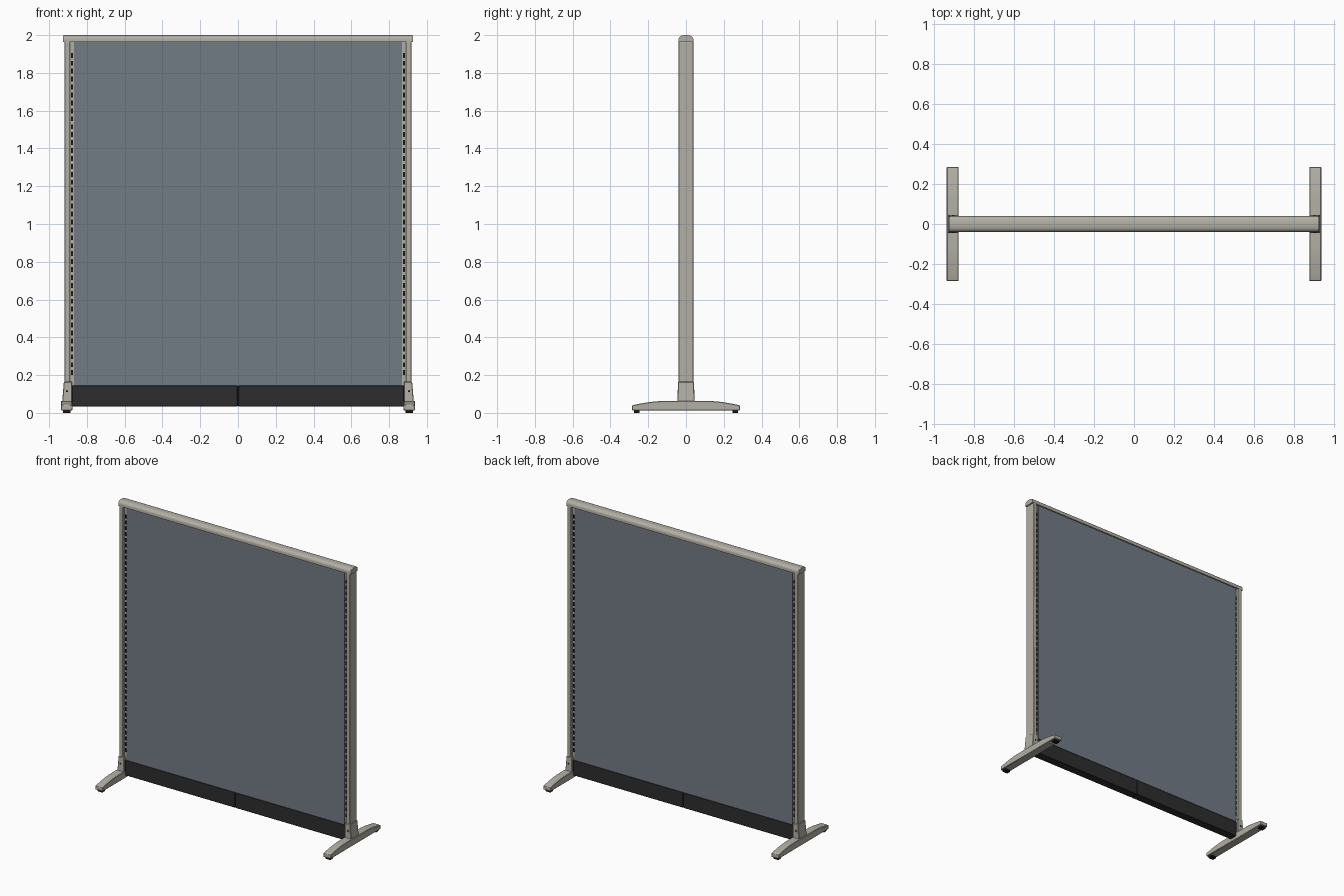
import bpy, bmesh, math
from mathutils import Vector

if "Cube" in bpy.data.objects:
    bpy.data.objects.remove(bpy.data.objects["Cube"])


def material(name, rgb):
    m = bpy.data.materials.new(name)
    m.diffuse_color = (*rgb, 1)
    m.use_nodes = True
    m.node_tree.nodes["Principled BSDF"].inputs["Base Color"].default_value = m.diffuse_color
    return m


BEIGE = material("warm grey metal", (0.45, 0.43, 0.375))
SLATE = material("slate fabric", (0.17, 0.20, 0.235))
CHARCOAL = material("charcoal plinth", (0.027, 0.027, 0.027))
BLACK = material("black rubber", (0.008, 0.008, 0.008))


def finish(name, bm, mat, bevel=0, segments=1, smooth=False):
    bmesh.ops.recalc_face_normals(bm, faces=bm.faces)
    me = bpy.data.meshes.new(name)
    bm.to_mesh(me)
    bm.free()
    me.materials.append(mat)
    ob = bpy.data.objects.new(name, me)
    bpy.context.collection.objects.link(ob)
    if bevel:
        mod = ob.modifiers.new("bevel", 'BEVEL')
        mod.width, mod.segments, mod.limit_method = bevel, segments, 'ANGLE'
    if smooth:
        bpy.ops.object.select_all(action='DESELECT')
        bpy.context.view_layer.objects.active = ob
        ob.select_set(True)
        bpy.ops.object.shade_smooth_by_angle(angle=math.radians(35))
    return ob


def add_box(bm, lo, hi):
    lo, hi = Vector(lo), Vector(hi)
    verts = bmesh.ops.create_cube(bm, size=1)["verts"]
    for v in verts:
        v.co = Vector(v.co[i] * (hi[i] - lo[i]) + (lo[i] + hi[i]) / 2 for i in range(3))
    return verts


def box(name, lo, hi, mat, **kw):
    bm = bmesh.new()
    add_box(bm, lo, hi)
    return finish(name, bm, mat, **kw)


def extrude_x(name, profile, x0, x1, mat, **kw):
    """Extrude a (y, z) outline along x."""
    bm = bmesh.new()
    face = bm.faces.new([bm.verts.new((x0, y, z)) for y, z in profile])
    new = bmesh.ops.extrude_face_region(bm, geom=[face])["geom"]
    for v in new:
        if isinstance(v, bmesh.types.BMVert):
            v.co.x = x1
    return finish(name, bm, mat, **kw)


# Fabric panel and two-piece plinth
box("fabric_panel", (-0.868, -0.03, 0.145), (0.868, 0.03, 1.964), SLATE)
box("plinth_left", (-0.879, -0.03, 0.033), (-0.002, 0.03, 0.145), CHARCOAL, bevel=0.003)
box("plinth_right", (0.002, -0.03, 0.033), (0.879, 0.03, 0.145), CHARCOAL, bevel=0.003)
box("plinth_joint", (-0.004, -0.027, 0.036), (0.004, 0.027, 0.143), BLACK)


# Domed top rail with end caps
def rail_profile(s):
    pts = [(-0.039 * s, 1.963), (0.039 * s, 1.963)]
    for i in range(17):
        a = math.pi * i / 16
        c, d = math.cos(a), math.sin(a)
        pts.append((math.copysign(abs(c) ** 0.75, c) * 0.039 * s, 1.973 + 0.027 * s * d ** 0.75))
    return pts


extrude_x("top_rail", rail_profile(1), -0.922, 0.922, BEIGE, smooth=True)
for s in (-1, 1):
    extrude_x("rail_end_cap", rail_profile(0.96), s * 0.921, s * 0.927, BEIGE, smooth=True)

# Arched foot outline: flat underside, curved top, level under the post
foot = [(-0.285, 0.013), (0.285, 0.013), (0.285, 0.040)]
for i in range(7):
    t = i / 6
    foot.append((0.279 - 0.169 * t, 0.042 + 0.021 * math.sin(t * math.pi / 2)))
foot += [(-y, z) for y, z in reversed(foot[2:])]

for s, side in ((-1, "left"), (1, "right")):
    # Post and recessed slotted channel
    box("post_" + side, (min(s * 0.889, s * 0.918), -0.039, 0.10),
        (max(s * 0.889, s * 0.918), 0.039, 1.965), BEIGE, bevel=0.005, segments=3, smooth=True)
    xs = sorted((s * 0.862, s * 0.892))
    box("slot_channel_" + side, (xs[0], -0.023, 0.14), (xs[1], 0.023, 1.964), BEIGE)

    # Slots on both faces of the channel
    bm = bmesh.new()
    xs = sorted((s * 0.873, s * 0.883))
    for i in range(41):
        z = 0.20 + i * 0.042
        for f in (-1, 1):
            ys = sorted((f * 0.021, f * 0.0245))
            add_box(bm, (xs[0], ys[0], z), (xs[1], ys[1], z + 0.026))
    finish("slots_" + side, bm, BLACK)

    # Sleeve joining post and foot, sloped on its outer top edge
    bm = bmesh.new()
    xs = sorted((s * 0.879, s * 0.931))
    for v in add_box(bm, (xs[0], -0.045, 0.055), (xs[1], 0.045, 0.165)):
        if v.co.z > 0.1:
            v.co.y *= 0.95
            if abs(v.co.x) > 0.9:
                v.co.x = s * 0.922
    finish("sleeve_" + side, bm, BEIGE, bevel=0.003)

    # Foot
    xs = sorted((s * 0.8775, s * 0.9375))
    extrude_x("foot_" + side, foot, xs[0], xs[1], BEIGE, bevel=0.003, smooth=True)

    # Glide pads and sleeve screws, front and back
    for f in (-1, 1):
        ys = sorted((f * 0.245, f * 0.275))
        xs = sorted((s * 0.888, s * 0.927))
        box("glide_pad_" + side, (xs[0], ys[0], 0), (xs[1], ys[1], 0.015), BLACK)
        bm = bmesh.new()
        bmesh.ops.create_cone(bm, cap_ends=True, segments=12, radius1=0.006,
                              radius2=0.006, depth=0.008)
        for v in bm.verts:
            v.co = Vector((s * 0.905 + v.co.x, f * 0.042 + v.co.z, 0.115 + v.co.y))
        finish("sleeve_screw_" + side, bm, BLACK)
